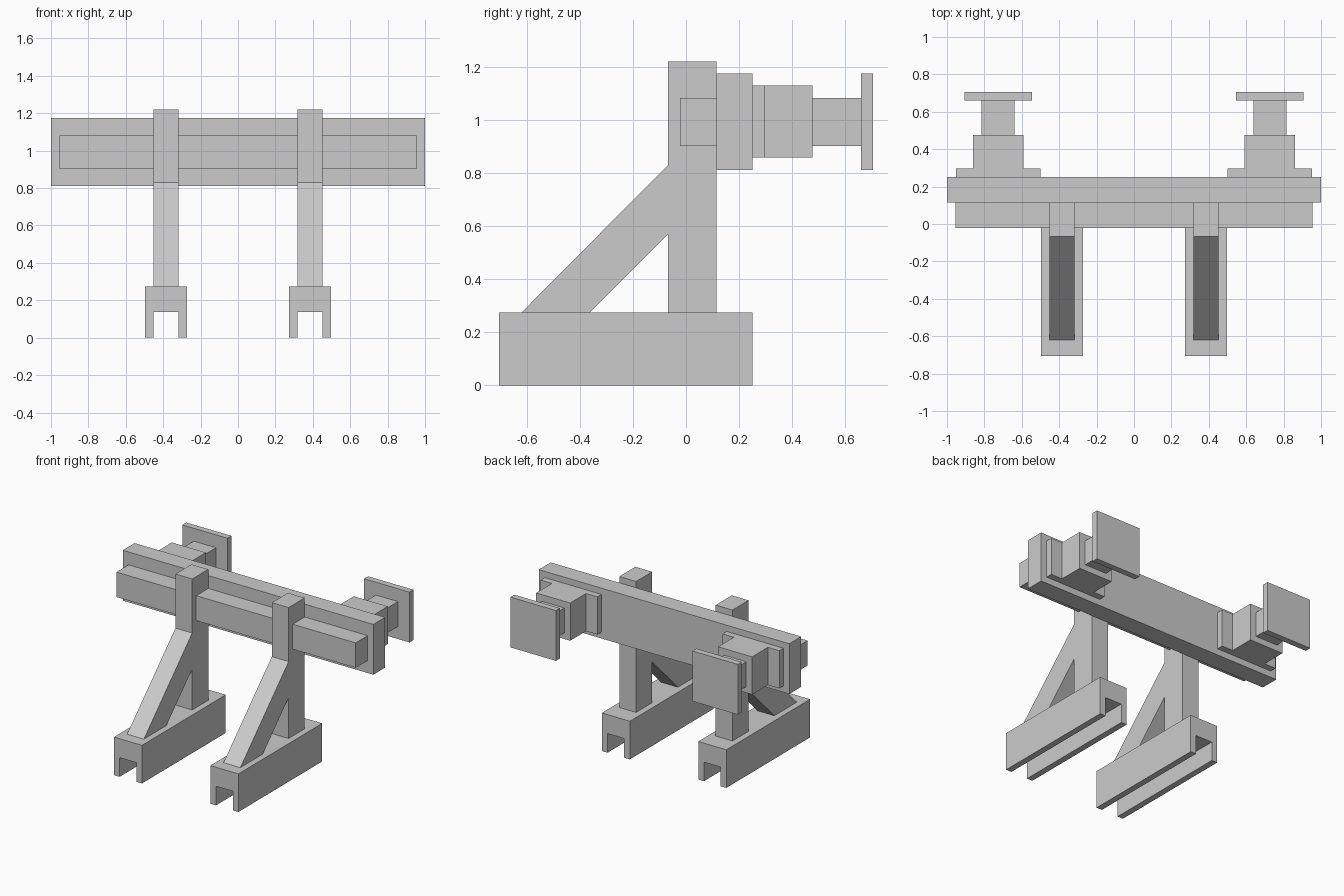
import bpy

if "Cube" in bpy.data.objects:
    bpy.data.objects.remove(bpy.data.objects["Cube"])


def prism(name, profile, axis, lo, hi):
    """Extrude a closed 2D profile along axis 'x' (points y,z) or 'y' (points x,z)."""
    def place(p, t):
        return (t, p[0], p[1]) if axis == 'x' else (p[0], t, p[1])
    n = len(profile)
    verts = [place(p, lo) for p in profile] + [place(p, hi) for p in profile]
    faces = [tuple(range(n))[::-1], tuple(range(n, 2 * n))]
    faces += [(i, (i + 1) % n, n + (i + 1) % n, n + i) for i in range(n)]
    if axis == 'y':
        faces = [f[::-1] for f in faces]
    mesh = bpy.data.meshes.new(name)
    mesh.from_pydata(verts, [], faces)
    obj = bpy.data.objects.new(name, mesh)
    bpy.context.collection.objects.link(obj)
    return obj


def box(name, x, y, z):
    return prism(name, [(y[0], z[0]), (y[1], z[0]), (y[1], z[1]), (y[0], z[1])], 'x', *x)


def mirrored(obj):
    """Repeat a right-hand part on the left."""
    obj.modifiers.new("mirror", 'MIRROR').use_axis[0] = True


# Cross beams
box("front_beam", (-0.955, 0.955), (-0.022, 0.116), (0.902, 1.082))
box("buffer_beam", (-1, 1), (0.115, 0.25), (0.812, 1.175))

# Rail shoes with an open channel underneath
xi, xo, ci, co = 0.273, 0.497, 0.318, 0.452
shoe = [(xi, 0), (ci, 0), (ci, 0.138), (co, 0.138), (co, 0), (xo, 0), (xo, 0.275), (xi, 0.275)]
mirrored(prism("rail_shoe", shoe, 'y', -0.705, 0.25))

# Uprights and diagonal braces
mirrored(box("upright_post", (ci, co), (-0.068, 0.115), (0.27, 1.22)))
brace = [(-0.622, 0.272), (-0.365, 0.272), (-0.068, 0.57), (-0.068, 0.83)]
mirrored(prism("diagonal_brace", brace, 'x', ci, co))

# Buffers: mounting plate, housing, plunger, head
mirrored(box("buffer_mount", (0.5, 0.953), (0.25, 0.297), (0.858, 1.13)))
mirrored(box("buffer_housing", (0.59, 0.862), (0.297, 0.477), (0.858, 1.13)))
mirrored(box("buffer_plunger", (0.638, 0.815), (0.477, 0.66), (0.902, 1.082)))
mirrored(box("buffer_head", (0.545, 0.907), (0.66, 0.705), (0.812, 1.175)))
